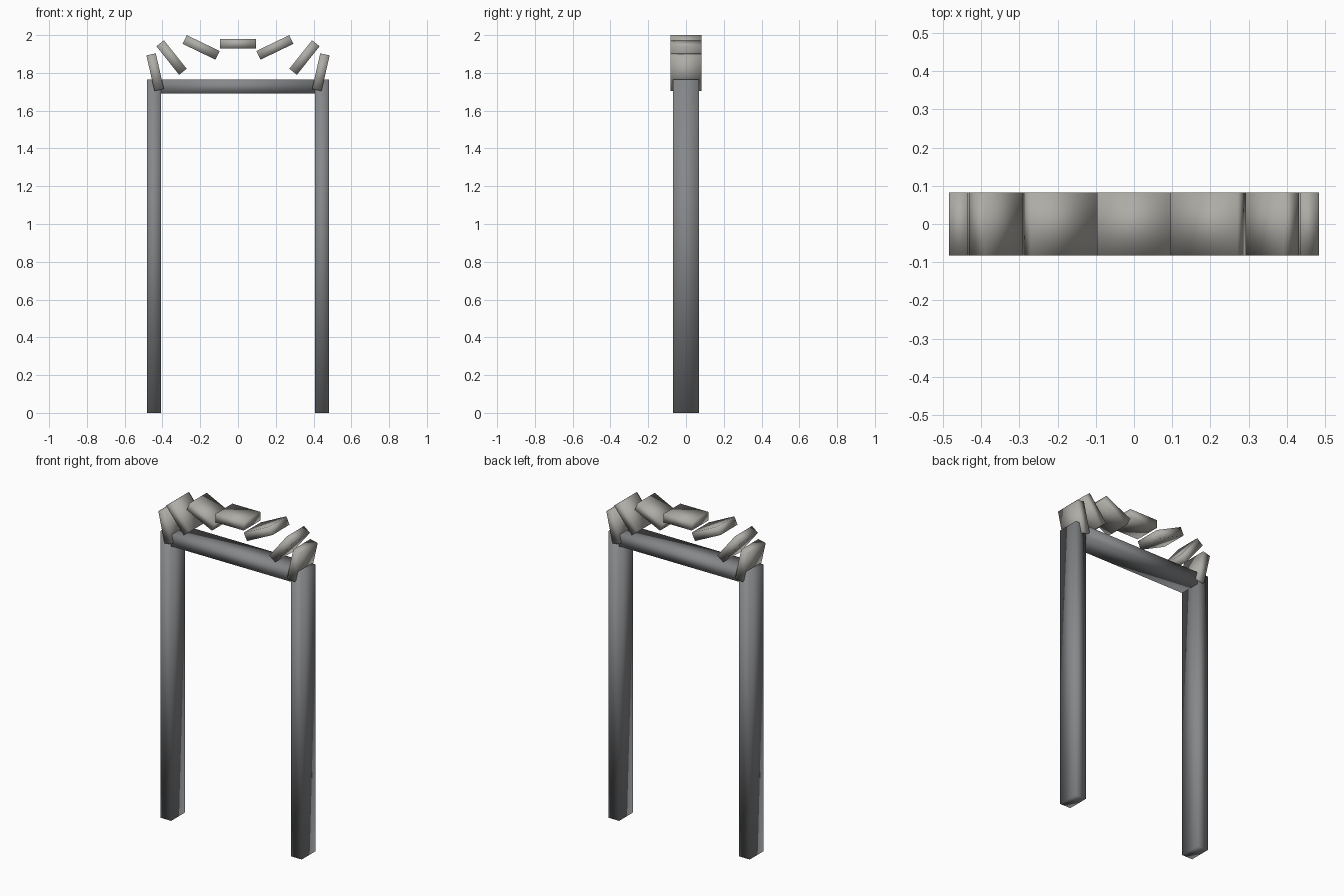
import bpy, math

cube = bpy.data.objects.get("Cube")
if cube:
    bpy.data.objects.remove(cube, do_unlink=True)


def material(name, rgb):
    m = bpy.data.materials.new(name)
    m.use_nodes = True
    m.diffuse_color = (*rgb, 1)
    m.node_tree.nodes["Principled BSDF"].inputs["Base Color"].default_value = (*rgb, 1)
    return m


def block(name, center, size, mat, tilt=0):
    """Box with softly shaded faces, tilted in the plane of the arch."""
    bpy.ops.mesh.primitive_cube_add(size=1, location=center)
    ob = bpy.context.object
    ob.name = name
    ob.scale = size
    bpy.ops.object.transform_apply(location=False, rotation=False, scale=True)
    ob.rotation_euler.y = -tilt
    bpy.ops.object.shade_smooth()
    ob.data.materials.append(mat)
    return ob


dark = material("dark grey", (0.24, 0.245, 0.255))
stone = material("warm stone grey", (0.42, 0.41, 0.38))

# Door frame: two posts and a lintel
HEIGHT, DEPTH, THICK, POST_X = 1.765, 0.136, 0.074, 0.445
for side, x in (("right", -POST_X), ("left", POST_X)):
    block(side + "_post", (x, 0, HEIGHT / 2), (THICK, DEPTH, HEIGHT), dark)
block("lintel", (0, 0, HEIGHT - THICK / 2), (2 * POST_X - THICK, DEPTH, THICK), dark)

# Seven loose stones fanned along a flattened arch
for i in range(-3, 4):
    a = i * math.pi / 7
    block(f"arch_stone_{i + 4}",
          (0.45 * math.sin(a), 0, 1.761 + 0.193 * math.cos(a)),
          (0.193, 0.166, 0.051), stone, tilt=a)
